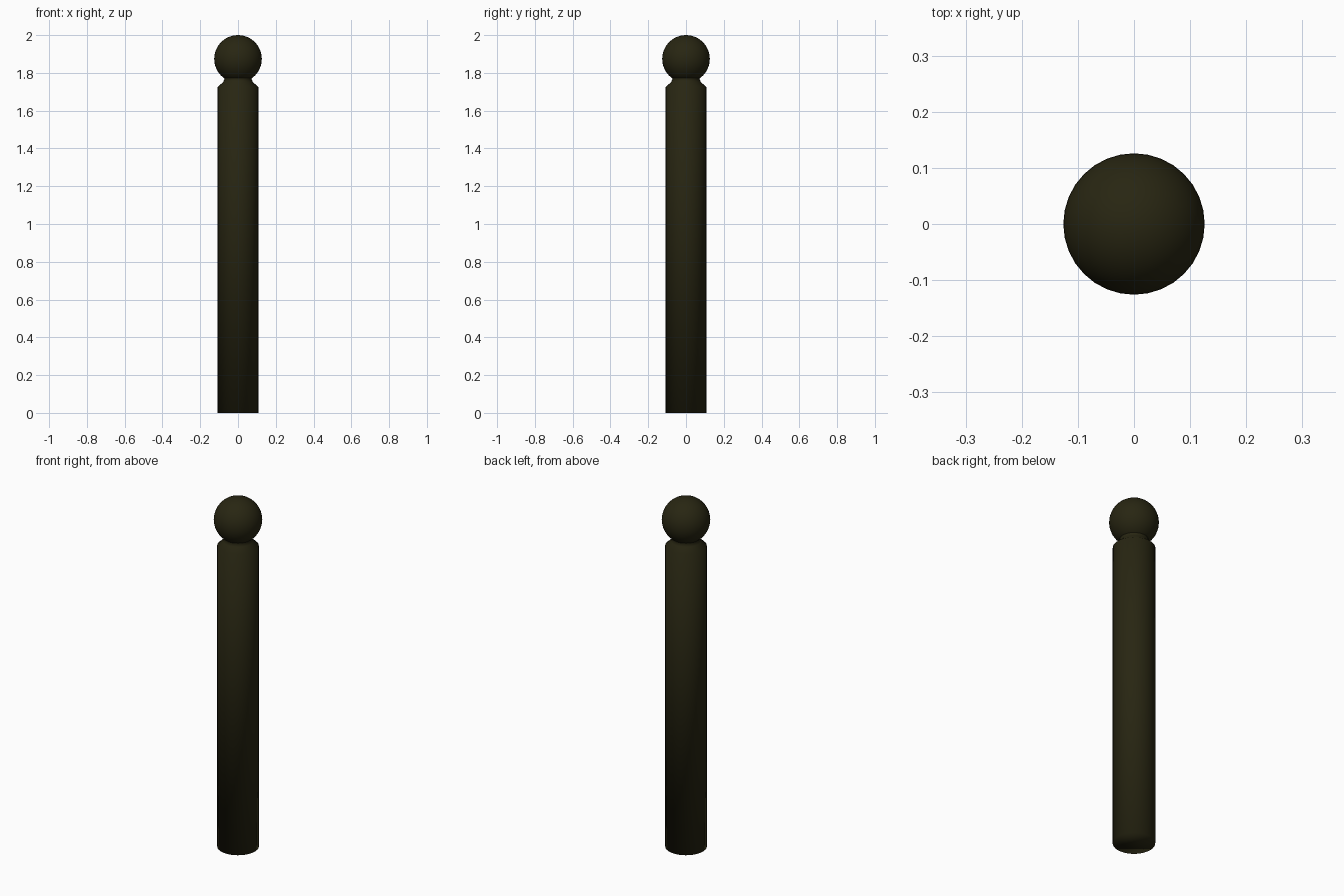
import bpy
import bmesh
import math

cube = bpy.data.objects.get("Cube")
if cube:
    bpy.data.objects.remove(cube, do_unlink=True)

SIDES = 32

# Dark olive paint
paint = bpy.data.materials.new("dark_olive_paint")
paint.use_nodes = True
colour = (0.021, 0.019, 0.006, 1)
paint.diffuse_color = colour
paint.node_tree.nodes["Principled BSDF"].inputs["Base Color"].default_value = colour


def finish(name, bm):
    """Turn a bmesh into a smooth, painted object."""
    bmesh.ops.recalc_face_normals(bm, faces=bm.faces)
    for face in bm.faces:
        face.smooth = True
    mesh = bpy.data.meshes.new(name)
    bm.to_mesh(mesh)
    bm.free()
    mesh.materials.append(paint)
    obj = bpy.data.objects.new(name, mesh)
    bpy.context.collection.objects.link(obj)
    return obj


def lathe(name, profile):
    """Stack rings of (radius, height) and close both ends."""
    bm = bmesh.new()
    rings = []
    for radius, z in profile:
        angles = [math.tau * i / SIDES for i in range(SIDES)]
        rings.append([bm.verts.new((radius * math.cos(a), radius * math.sin(a), z))
                      for a in angles])
    for low, high in zip(rings, rings[1:]):
        for i in range(SIDES):
            j = (i + 1) % SIDES
            bm.faces.new((low[i], low[j], high[j], high[i]))
    bm.faces.new(rings[0])
    bm.faces.new(rings[-1])
    return finish(name, bm)


# Post shaft with a chamfered shoulder and a short neck
lathe("post_shaft", [(0.108, 0), (0.108, 1.725), (0.078, 1.752),
                     (0.072, 1.768), (0.08, 1.785)])

# Round finial on top
ball = bmesh.new()
bmesh.ops.create_uvsphere(ball, u_segments=SIDES, v_segments=24, radius=0.126)
bmesh.ops.translate(ball, verts=ball.verts, vec=(0, 0, 1.874))
finish("ball_finial", ball)
